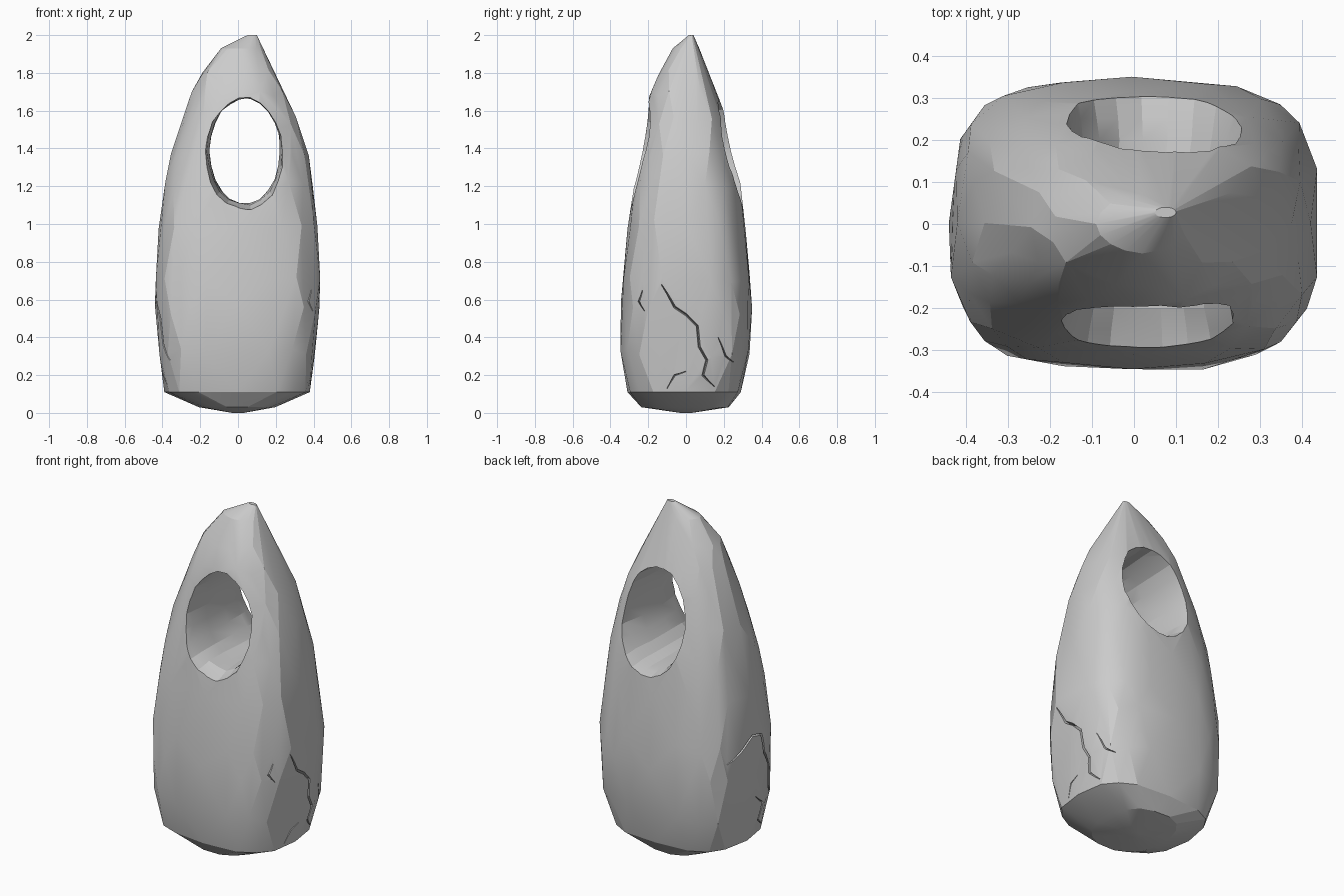
import bpy, bmesh, math, random
from mathutils import Vector
from mathutils.bvhtree import BVHTree

if "Cube" in bpy.data.objects:
    bpy.data.objects.remove(bpy.data.objects["Cube"])

random.seed(7)

# z, x min, x max, y min, y max, squareness of the section
SECTIONS = [
    (0.00, -0.03, 0.03, -0.03, 0.03, 2.0),
    (0.03, -0.21, 0.20, -0.24, 0.23, 2.4),
    (0.11, -0.39, 0.38, -0.31, 0.29, 3.2),
    (0.32, -0.42, 0.41, -0.35, 0.34, 3.6),
    (0.55, -0.44, 0.43, -0.345, 0.35, 3.6),
    (0.72, -0.44, 0.44, -0.335, 0.34, 3.4),
    (1.00, -0.42, 0.42, -0.31, 0.315, 3.2),
    (1.20, -0.39, 0.40, -0.28, 0.29, 3.0),
    (1.38, -0.355, 0.375, -0.245, 0.25, 2.8),
    (1.55, -0.295, 0.32, -0.22, 0.215, 2.7),
    (1.68, -0.245, 0.255, -0.195, 0.18, 2.4),
    (1.80, -0.195, 0.195, -0.15, 0.125, 2.2),
    (1.93, -0.09, 0.13, -0.07, 0.07, 2.0),
    (2.00, 0.05, 0.10, 0.015, 0.04, 2.0),
]
SIDES = 16


def spow(v, p):
    return math.copysign(abs(v) ** p, v)


def make_object(name, bm):
    bmesh.ops.recalc_face_normals(bm, faces=bm.faces)
    mesh = bpy.data.meshes.new(name)
    bm.to_mesh(mesh)
    bm.free()
    ob = bpy.data.objects.new(name, mesh)
    bpy.context.collection.objects.link(ob)
    return ob


def loft(bm, rings):
    n = len(rings[0])
    for a, b in zip(rings, rings[1:]):
        for i in range(n):
            j = (i + 1) % n
            bm.faces.new((a[i], a[j], b[j], b[i]))
    bm.faces.new(rings[0][::-1])
    bm.faces.new(rings[-1])


def cut(target, cutter):
    cutter.hide_render = True
    bpy.context.view_layer.objects.active = target
    mod = target.modifiers.new("cut", 'BOOLEAN')
    mod.operation = 'DIFFERENCE'
    mod.solver = 'EXACT'
    mod.object = cutter
    bpy.ops.object.modifier_apply(modifier=mod.name)
    bpy.data.objects.remove(cutter)


# Stone body: convex hull of slightly uneven rings gives knapped facets
bm = bmesh.new()
for k, (z, x0, x1, y0, y1, e) in enumerate(SECTIONS):
    inner = 0 < k < len(SECTIONS) - 1
    for i in range(SIDES):
        a = 2 * math.pi * (i + 0.5 * (k % 2)) / SIDES
        r = 1 - (random.uniform(0, 0.035) if inner and i % 4 else 0)
        dz = random.uniform(-0.03, 0.03) if 2 < k < len(SECTIONS) - 2 else 0
        bm.verts.new(((x0 + x1) / 2 + r * (x1 - x0) / 2 * spow(math.cos(a), 2 / e),
                      (y0 + y1) / 2 + r * (y1 - y0) / 2 * spow(math.sin(a), 2 / e),
                      z + dz))
hull = bmesh.ops.convex_hull(bm, input=bm.verts)
loose = [v for v in bm.verts if not v.link_faces]
bmesh.ops.delete(bm, geom=loose, context='VERTS')
bmesh.ops.remove_doubles(bm, verts=bm.verts, dist=0.004)
stone = make_object("stone", bm)

bm = bmesh.new()
bm.from_mesh(stone.data)
surface = BVHTree.FromBMesh(bm)
bm.free()

# Oval hole, waisted in the middle and flared at both faces
bm = bmesh.new()
rings = []
for y, rx, rz, cx in [(-0.42, 0.25, 0.33, 0.035), (-0.25, 0.212, 0.295, 0.035),
                      (-0.20, 0.197, 0.28, 0.035), (-0.08, 0.188, 0.278, 0.035),
                      (0.08, 0.188, 0.278, 0.04), (0.20, 0.203, 0.285, 0.05),
                      (0.25, 0.212, 0.295, 0.05), (0.42, 0.25, 0.33, 0.05)]:
    ring = []
    for i in range(22):
        a = 2 * math.pi * i / 22
        r = 1 + random.uniform(-0.015, 0.03)
        ring.append(bm.verts.new((cx + rx * r * math.cos(a), y,
                                  1.385 + rz * r * math.sin(a))))
    rings.append(ring)
loft(bm, rings)
cut(stone, make_object("hole_cutter", bm))


# Jagged cracks: thin wedges following the side faces
def crack(side, path, width=0.012, depth=0.03):
    bm = bmesh.new()
    rings = []
    for i, (y, z) in enumerate(path):
        hit = surface.ray_cast(Vector((side * 2, y, z)), Vector((-side, 0, 0)))[0]
        if hit is None:
            bm.free()
            return
        p, q = path[max(i - 1, 0)], path[min(i + 1, len(path) - 1)]
        t = Vector((q[0] - p[0], q[1] - p[1])).normalized()
        w = width * (0.25 if i in (0, len(path) - 1) else 1.0)
        out = hit.x + side * 0.03
        rings.append([bm.verts.new((out, y - t.y * w, z + t.x * w)),
                      bm.verts.new((out, y + t.y * w, z - t.x * w)),
                      bm.verts.new((hit.x - side * depth, y, z))])
    loft(bm, rings)
    cut(stone, make_object("crack_cutter", bm))


crack(1, [(-0.13, 0.68), (-0.06, 0.56), (0.0, 0.52), (0.06, 0.46), (0.07, 0.35),
          (0.11, 0.28), (0.09, 0.2), (0.15, 0.14)])
crack(1, [(-0.23, 0.65), (-0.25, 0.59), (-0.22, 0.54)], 0.008)
crack(1, [(-0.1, 0.13), (-0.06, 0.2), (0.0, 0.22)], 0.008)
crack(1, [(0.17, 0.4), (0.21, 0.3), (0.25, 0.27)], 0.008)
crack(-1, [(0.2, 0.64), (0.1, 0.68), (0.0, 0.74), (-0.08, 0.72), (-0.11, 0.6),
           (-0.18, 0.5), (-0.2, 0.36), (-0.25, 0.28)])
crack(-1, [(-0.05, 0.36), (-0.12, 0.3), (-0.1, 0.2), (-0.16, 0.15)], 0.01)

stone.select_set(True)
bpy.context.view_layer.objects.active = stone
bpy.ops.object.shade_smooth_by_angle(angle=math.radians(14))
